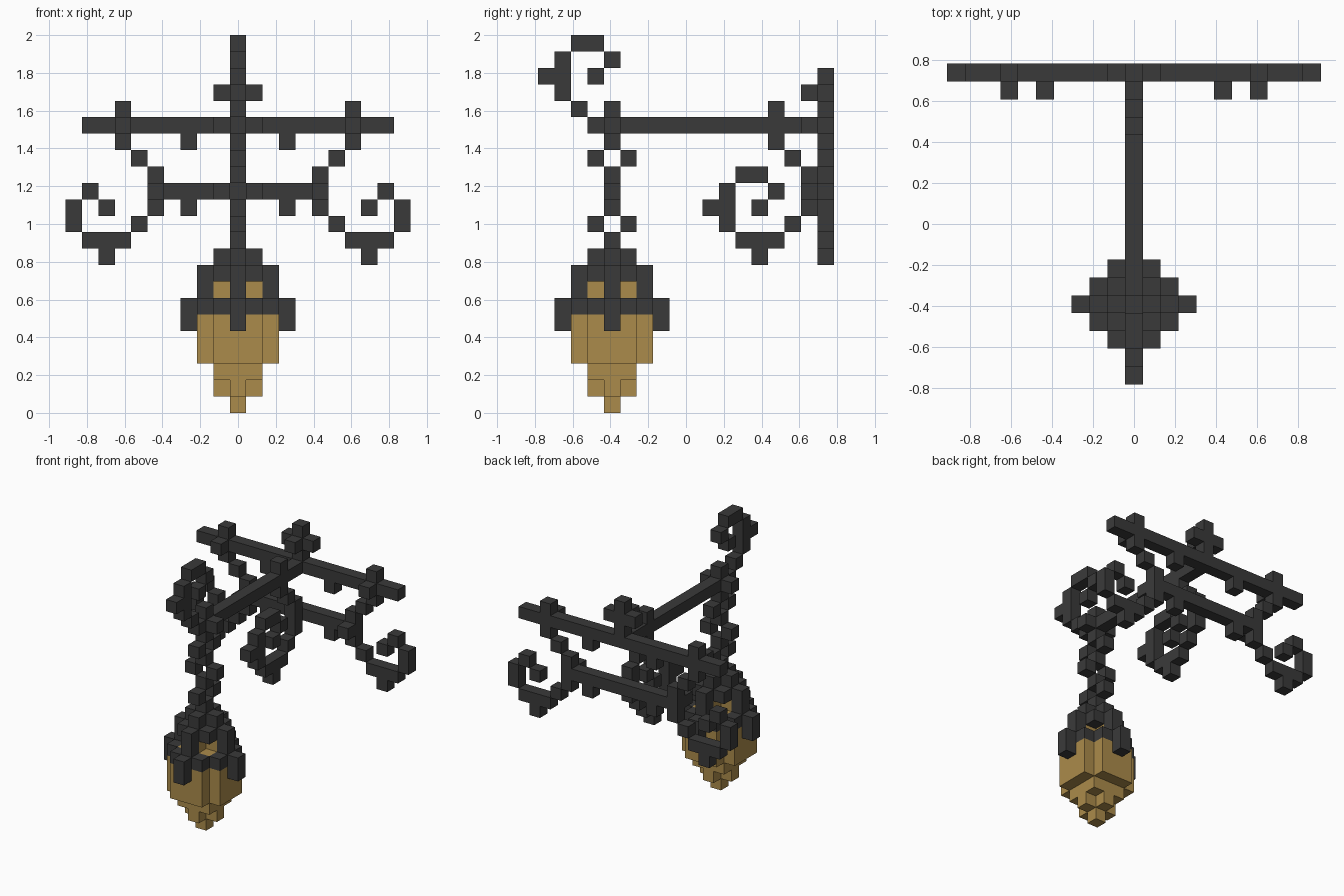
import bpy
import bmesh
from mathutils import Vector

if "Cube" in bpy.data.objects:
    bpy.data.objects.remove(bpy.data.objects["Cube"], do_unlink=True)

UNIT = 2 / 23          # edge of one block
WALL, LAMP = 17, 4     # depth rows of the wall frame and of the lamp axis
ARM, RAIL = 17, 13     # heights of the upper bar and lower rail


def material(name, rgb):
    m = bpy.data.materials.new(name)
    m.use_nodes = True
    m.diffuse_color = (*rgb, 1)
    m.node_tree.nodes["Principled BSDF"].inputs["Base Color"].default_value = (*rgb, 1)
    return m


iron = material("dark_iron", (0.042, 0.042, 0.042))
amber = material("amber_glass", (0.41, 0.26, 0.07))

parts = []             # (name, material, set of cells)
SIDES = [Vector(v) for v in ((1, 0, 0), (0, 1, 0), (0, 0, 1))]


def part(name, mat, cells):
    parts.append((name, mat, set(cells)))


def drawing(rows, top):
    """Cells (column, height) of a small drawing, read downwards from height top."""
    return [(c, top - r) for r, row in enumerate(rows.split())
            for c, mark in enumerate(row) if mark == "#"]


def disc(lo, hi, bottom, top):
    """Round layers about the lamp axis, by squared radius and height range."""
    span = range(-3, 4)
    return [(x, LAMP + y, z) for x in span for y in span
            for z in range(bottom, top + 1) if lo <= x * x + y * y <= hi]


# Horizontal bars
part("upper_bar", iron, [(x, WALL, ARM) for x in range(-9, 10)])
part("lower_rail", iron, [(x, WALL, RAIL) for x in range(-4, 5)])
part("lamp_arm", iron, [(0, y, ARM) for y in range(3, WALL)])

# Wall scrolls on both sides, with front knobs and small drops under the bars
WALL_SCROLL = """
..#...
......
..#...
.#....
#.....
#...#.
#..#.#
.#...#
..###.
...#.."""
for side, s in (("left", 1), ("right", -1)):
    part(side + "_wall_scroll", iron,
         [(s * (5 + c), WALL, z) for c, z in drawing(WALL_SCROLL, ARM + 1)])
    part(side + "_knobs", iron,
         [(s * 7, WALL - 1, ARM), (s * 5, WALL - 1, RAIL)])
    part(side + "_drops", iron,
         [(s * 3, WALL, z - 1) for z in (ARM, RAIL)])

# Scroll bracing the arm
BRACE_SCROLL = """
..#....
.......
..#....
.#.....
#..##..
#.#..#.
#..#.##
.#...#.
..###..
...#..."""
part("brace_scroll", iron,
     [(0, WALL - 1 - c, z) for c, z in drawing(BRACE_SCROLL, ARM + 1)])

# Finial above the bar
part("wall_finial", iron,
     [(0, WALL, ARM + n) for n in (1, 2, 3)]
     + [(s, WALL, ARM + 2) for s in (-1, 1)] + [(0, WALL - 1, ARM + 2)])

# Curl at the tip of the arm
TIP_CURL = """
..##.
.#..#
##.#.
.#...
..#.."""
part("tip_curl", iron, [(0, c, z) for c, z in drawing(TIP_CURL, 22)])

# Chain of links turned alternately
for n in range(4):
    mid = ARM - 2 * n
    turn = n % 2
    cells = [(0, LAMP, mid + 1), (0, LAMP, mid - 1)]
    cells += [(s * (1 - turn), LAMP + s * turn, mid) for s in (-1, 1)]
    part(f"chain_link_{n + 1}", iron, cells)

# Lantern
part("lantern_glass", amber,
     disc(0, 0, 0, 0) + disc(0, 1, 1, 1) + disc(0, 2, 2, 2)
     + disc(0, 5, 3, 5) + disc(0, 2, 6, 6) + disc(0, 1, 7, 7))
part("lantern_ring", iron, disc(4, 5, 6, 6))
part("lantern_lugs", iron, disc(9, 9, 5, 6))
part("lantern_posts", iron, disc(4, 4, 7, 7))
part("lantern_cap", iron, disc(0, 4, 8, 8) + disc(0, 1, 9, 9))

# Build each part as blocks, leaving out faces buried between blocks
filled = set().union(*(cells for _, _, cells in parts))


def centre(cell):
    x, y, z = cell
    return Vector((x, y - 8.5, z + 0.5)) * UNIT


for name, mat, cells in parts:
    bm = bmesh.new()
    for cell in sorted(cells):
        for a in range(3):
            for sign in (1, -1):
                n = SIDES[a] * sign
                if tuple(int(c + d) for c, d in zip(cell, n)) in filled:
                    continue
                u = SIDES[(a + 1) % 3] * sign
                v = SIDES[(a + 2) % 3]
                corners = (n - u - v, n + u - v, n + u + v, n - u + v)
                bm.faces.new([bm.verts.new(centre(cell) + k * UNIT / 2) for k in corners])
    bmesh.ops.remove_doubles(bm, verts=bm.verts, dist=UNIT / 100)
    mesh = bpy.data.meshes.new(name)
    bm.to_mesh(mesh)
    bm.free()
    mesh.materials.append(mat)
    bpy.context.collection.objects.link(bpy.data.objects.new(name, mesh))
